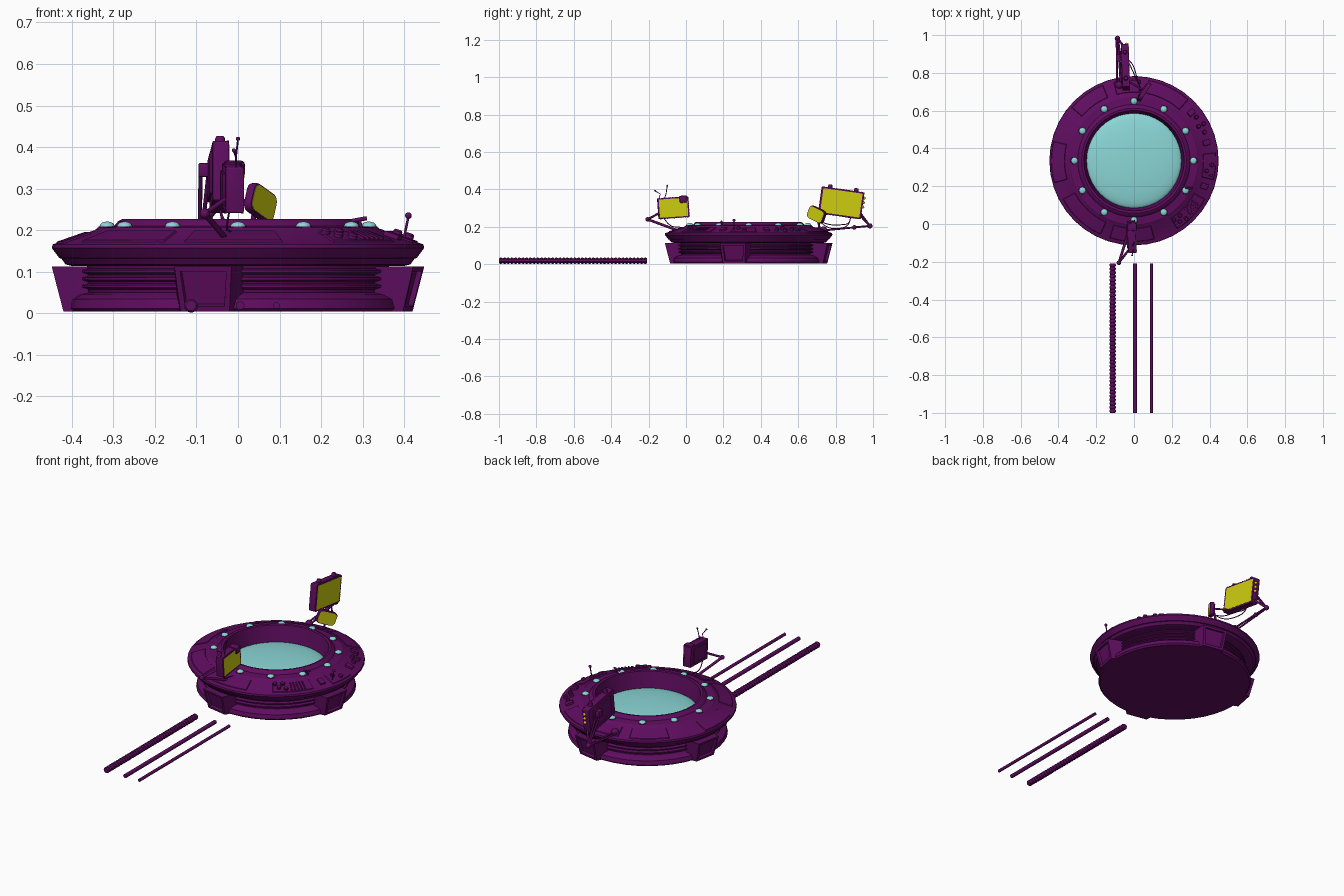
import bpy, bmesh, math
from math import sin, cos, radians, pi
from mathutils import Matrix, Vector

if "Cube" in bpy.data.objects:
    bpy.data.objects.remove(bpy.data.objects["Cube"])

CY = 0.335                      # centre of the round base
SLOPE = math.atan2(0.035, 0.101)


def material(name, rgb):
    m = bpy.data.materials.new(name)
    m.diffuse_color = (*rgb, 1)
    m.use_nodes = True
    m.node_tree.nodes["Principled BSDF"].inputs["Base Color"].default_value = m.diffuse_color
    return m


PURPLE = material("purple", (0.115, 0.004, 0.115))
YELLOW = material("yellow", (0.62, 0.62, 0.005))
TEAL = material("teal", (0.26, 0.68, 0.68))


def finish(name, bm, mat=PURPLE, matrix=None, angle=35):
    bmesh.ops.recalc_face_normals(bm, faces=bm.faces)
    me = bpy.data.meshes.new(name)
    bm.to_mesh(me)
    bm.free()
    for p in me.polygons:
        p.use_smooth = True
    me.set_sharp_from_angle(angle=radians(angle))
    me.materials.append(mat)
    ob = bpy.data.objects.new(name, me)
    if matrix:
        ob.matrix_world = matrix
    bpy.context.collection.objects.link(ob)
    return ob


def box(name, matrix, size, mat=PURPLE, bevel=0.0, corner=0.0):
    bm = bmesh.new()
    bmesh.ops.create_cube(bm, size=1, matrix=Matrix.Diagonal((*size, 1)))
    if corner:      # round the four corners seen along x
        es = [e for e in bm.edges if abs(e.verts[0].co.x - e.verts[1].co.x) > 1e-5]
        bmesh.ops.bevel(bm, geom=es, offset=corner, segments=4, affect='EDGES', profile=0.5)
    if bevel:
        es = [e for e in bm.edges if e.calc_face_angle(0) > 0.8]
        bmesh.ops.bevel(bm, geom=es, offset=bevel, segments=2, affect='EDGES', profile=0.5)
    return finish(name, bm, mat, matrix)


def ball(name, loc, r, mat=PURPLE, squash=1.0):
    bm = bmesh.new()
    bmesh.ops.create_uvsphere(bm, u_segments=16, v_segments=10, radius=r)
    return finish(name, bm, mat, Matrix.Translation(loc) @ Matrix.Diagonal((1, 1, squash, 1)), 60)


def tube(name, pts, r, soft=False):
    cu = bpy.data.curves.new(name, 'CURVE')
    cu.dimensions = '3D'
    cu.bevel_depth, cu.bevel_resolution, cu.use_fill_caps = r, 2, True
    sp = cu.splines.new('NURBS' if soft else 'POLY')
    sp.points.add(len(pts) - 1)
    for p, q in zip(sp.points, pts):
        p.co = (*q, 1)
    if soft:
        sp.use_endpoint_u, sp.order_u = True, 3
    cu.materials.append(PURPLE)
    ob = bpy.data.objects.new(name, cu)
    bpy.context.collection.objects.link(ob)


def lathe(name, profile, seg, matrix, mat=PURPLE, angle=30):
    bm = bmesh.new()
    vs = [bm.verts.new((r, 0, z)) for r, z in profile]
    es = [bm.edges.new(e) for e in zip(vs, vs[1:])]
    bmesh.ops.spin(bm, geom=vs + es, cent=(0, 0, 0), axis=(0, 0, 1), angle=2 * pi, steps=seg)
    bmesh.ops.remove_doubles(bm, verts=bm.verts, dist=1e-5)
    return finish(name, bm, mat, matrix, angle)


def on_slope(deg, r, h=0.0):
    """Frame on the sloped deck: x outward and downhill, z out of the surface."""
    z = 0.165 + (0.446 - r) * math.tan(SLOPE)
    return (Matrix.Translation((0, CY, 0)) @ Matrix.Rotation(radians(deg), 4, 'Z')
            @ Matrix.Translation((r, 0, z)) @ Matrix.Rotation(SLOPE, 4, 'Y') @ Matrix.Translation((0, 0, h)))


centre = Matrix.Translation((0, CY, 0))

# Ribbed lower body
ribs = [(0.36, 0.05)]
for z in (0.058, 0.076, 0.094):
    ribs += [(0.362, z), (0.375, z + 0.004), (0.375, z + 0.01), (0.362, z + 0.014)]
lathe("lower_body", [(0, 0.004), (0.395, 0.004), (0.403, 0.012), (0.398, 0.034), (0.38, 0.045)]
      + ribs + [(0.365, 0.12), (0, 0.12)], 40, centre)

# Upper ring with hollow middle
lathe("upper_ring", [(0.0, 0.114), (0.40, 0.114), (0.415, 0.118), (0.425, 0.132), (0.43, 0.133), (0.448, 0.157),
                     (0.446, 0.166), (0.345, 0.2), (0.338, 0.206), (0.298, 0.21), (0.288, 0.222),
                     (0.278, 0.227), (0.266, 0.225), (0.25, 0.13), (0, 0.125)], 40, centre)

# Sunken lens in the middle
lathe("lens", [(0.253 * sin(a * pi / 20), 0.131 + 0.035 * cos(a * pi / 20)) for a in range(11)],
      40, centre, TEAL, 60)

# Ring of lights
for i in range(12):
    a = i * pi / 6
    p = Vector((0.315 * cos(a), CY + 0.315 * sin(a), 0.21))
    ball("light", p, 0.018, TEAL, 0.6)
    lathe("light_collar", [(0.017, 0), (0.021, 0), (0.02, 0.002), (0.017, 0.002)], 16,
          Matrix.Translation(p - Vector((0, 0, 0.003))))

# Four flared feet with recessed faces
for i in range(4):
    bm = bmesh.new()
    v = [bm.verts.new(c) for c in ((0.32, -0.085, .004), (0.32, 0.085, .004), (0.32, 0.085, 0.113), (0.32, -0.085, 0.113),
                                   (0.416, -0.06, .004), (0.416, 0.06, .004), (0.443, 0.07, 0.113), (0.443, -0.07, 0.113))]
    for f in ((0, 1, 2, 3), (4, 5, 6, 7), (0, 1, 5, 4), (3, 2, 6, 7), (0, 3, 7, 4), (1, 2, 6, 5)):
        bm.faces.new([v[k] for k in f])
    bmesh.ops.recalc_face_normals(bm, faces=bm.faces)
    bm.faces.ensure_lookup_table()
    face = bm.faces[1]
    bmesh.ops.inset_region(bm, faces=[face], thickness=0.018)
    bmesh.ops.inset_region(bm, faces=[face], thickness=0.003, depth=-0.012)
    finish("foot", bm, PURPLE, centre @ Matrix.Rotation(radians(-101 + 90 * i), 4, 'Z'))

# Curved deck plates
for start, end, r0, r1 in ((112, 140, .36, .435), (166, 196, .365, .44), (208, 246, .355, .43), (48, 80, .36, .435),
                           (-58, -28, .36, .43), (-14, 6, .365, .435), (-108, -75, .355, .43), (85, 105, .36, .43)):
    bm = bmesh.new()
    rows = []
    n = 6
    for k in range(n + 1):
        t = k / n
        row = []
        for r, dz in ((r0, -.003), (r0 + .004, .004), (r1 - .004, .004), (r1, -.003)):
            low = dz < 0
            a = radians(start + (end - start) * t + (0 if low else (0.5 - t) * 1.6))
            z = 0.165 + (0.446 - r) * math.tan(SLOPE) + dz
            row.append(bm.verts.new((r * cos(a), r * sin(a), z)))
        rows.append(row)
    for a, b in zip(rows, rows[1:]):
        for j in range(3):
            bm.faces.new((a[j], a[j + 1], b[j + 1], b[j]))
    for row in (rows[0], rows[-1]):
        bm.faces.new(row)
    finish("deck_plate", bm, PURPLE, centre)

# Controls on the deck: grille bars, knobs, switch boxes
for k in range(5):
    box("grille_bar", on_slope(-44 + k * 2.4, 0.395, 0.006), (0.055, 0.007, 0.008), bevel=0.002)
for deg, r in ((-56, .375), (-53, .40), (-50, .375), (-48, .41), (22, .40), (28, .385), (28, .415), (35, .40), (-8, .385), (-3, .41)):
    lathe("knob", [(0, .016), (.008, .016), (.011, .012), (.011, 0)], 14, on_slope(deg, r))
for deg in (14, 40, -20):
    box("switch_box", on_slope(deg, 0.395, 0.004), (0.04, 0.03, 0.014), bevel=0.003)

# Lever and short aerial
tube("lever_stem", [(0.30, 0.19, 0.19), (0.292, 0.19, 0.225)], 0.004)
tube("lever_bar", [(0.272, 0.19, 0.222), (0.31, 0.19, 0.229)], 0.005)
tube("aerial", [(0.397, 0.257, 0.17), (0.41, 0.257, 0.233)], 0.003)
ball("aerial_tip", (0.41, 0.257, 0.235), 0.008)


def screen(name, loc, rx, rz, w, h, t, corner):
    m = Matrix.Translation(loc) @ Matrix.Rotation(radians(rz), 4, 'Z') @ Matrix.Rotation(radians(rx), 4, 'X')
    box(name + "_case", m, (t, w, h), PURPLE, 0.003, corner)
    box(name + "_back", m @ Matrix.Translation((-t / 2, 0, 0)), (0.012, w * .7, h * .7), PURPLE, 0.003)
    box(name + "_glass", m @ Matrix.Translation((t / 2 - .002, 0, 0)), (0.006, w * .92, h * .89), YELLOW, 0, corner * .85)
    return m


def studs(name, m, w, h, t):
    """Row of small studs around a screen's rim."""
    bm = bmesh.new()
    for s in (-1, 1):
        for k in range(13):
            u = -0.44 + 0.88 * k / 12
            for p in ((t / 2 - .003, u * w, s * h * .49), (t / 2 - .003, s * w * .49, u * h)):
                bmesh.ops.create_cube(bm, size=0.006, matrix=Matrix.Translation(p))
    finish(name, bm, PURPLE, m)


# Front screen with its arm, side unit and aerials
front = screen("front_screen", (-0.012, -0.068, 0.302), 4, 3, 0.165, 0.11, 0.044, 0.004)
studs("front_studs", front, 0.165, 0.11, 0.044)
box("front_side_unit", front @ Matrix.Translation((0.006, 0.055, 0.042)), (0.05, 0.042, 0.038), PURPLE, 0.008)
for y, top in ((-0.145, (-0.01, -0.165, 0.392)), (-0.115, (0.0, -0.10, 0.42))):
    tube("front_aerial", [(-0.005, y, 0.35), (-0.005, y + 0.008, 0.375), top], 0.0022)
    ball("front_aerial_tip", top, 0.005)
elbow = (-0.08, -0.205, 0.24)
tube("front_arm_lower", [(-0.025, -0.03, 0.175), elbow], 0.007)
tube("front_arm_upper", [elbow, (-0.03, -0.14, 0.275)], 0.006)
ball("front_elbow", elbow, 0.012)
ball("front_shoulder", (-0.025, -0.03, 0.18), 0.014)
tube("front_cable", [(-0.02, -0.12, 0.25), (-0.03, -0.09, 0.20), (-0.02, -0.03, 0.20), (-0.01, 0.0, 0.19)], 0.0025, True)

# Rear large screen
rear = screen("rear_screen", (-0.045, 0.83, 0.328), -8, 2, 0.23, 0.145, 0.04, 0.005)
studs("rear_studs", rear, 0.23, 0.145, 0.04)
for y in (-0.07, 0.07):
    lathe("rear_top_knob", [(0, .016), (.009, .016), (.012, .01), (.012, -.004)], 14,
          rear @ Matrix.Translation((0, y, 0.073)))
for k in range(3):
    ball("rear_button", rear @ Vector((0.008, 0.117, 0.042 - 0.024 * k)), 0.008, YELLOW)
elbow = (-0.088, 0.983, 0.205)
joint = (-0.078, 0.88, 0.345)
box("rear_joint", Matrix.Translation(joint), (0.035, 0.04, 0.034), PURPLE, 0.005)
for dx in (-0.012, 0.008):
    tube("rear_arm_lower", [(-0.078 + dx, 0.73, 0.18), (elbow[0] + dx / 3, elbow[1], elbow[2])], 0.005)
    tube("rear_arm_upper", [(elbow[0] + dx / 3, elbow[1], elbow[2]), (joint[0] + dx, joint[1], joint[2])], 0.005)
ball("rear_elbow", elbow, 0.014)
ball("rear_mid_joint", (-0.084, 0.90, 0.197), 0.012)
ball("rear_shoulder", (-0.078, 0.735, 0.182), 0.02)
tube("rear_brace", [(-0.045, 0.93, 0.262), elbow], 0.006)

# Small rear screen with bracket and hanging cables
screen("small_screen", (0.054, 0.699, 0.266), -22, -34, 0.106, 0.072, 0.022, 0.02)
tube("small_screen_bracket", [(0.03, 0.715, 0.18), (0.04, 0.705, 0.25)], 0.006)
tube("small_screen_link", [(0.045, 0.71, 0.27), (-0.02, 0.75, 0.27)], 0.005)
for dz, x in ((0.0, -0.02), (0.02, 0.0)):
    tube("rear_cable", [(0.04, 0.71, 0.235), (0.02, 0.75, 0.19 + dz), (x, 0.84, 0.19 + dz),
                        (-0.04, 0.88, 0.22), (-0.045, 0.88, 0.265)], 0.0025, True)

# Three loose hoses lying in front, the first corrugated
lying = Matrix.Rotation(pi / 2, 4, 'X')
L0, L1, N = 0.208, 1.0, 40
prof = [(0, L0)]
for k in range(N):
    a, p = L0 + (L1 - L0) * k / N, (L1 - L0) / N
    prof += [(0.0125, a), (0.0165, a + p * .3), (0.0165, a + p * .7)]
lathe("corrugated_hose", prof + [(0.0125, L1), (0, L1)], 14, Matrix.Translation((-0.113, 0, 0.0185)) @ lying)
for name, x, r in (("medium_hose", 0.005, 0.0105), ("thin_hose", 0.092, 0.008)):
    lathe(name, [(0, L0), (r, L0), (r, L1), (0, L1)], 14, Matrix.Translation((x, 0, 0.019)) @ lying)
